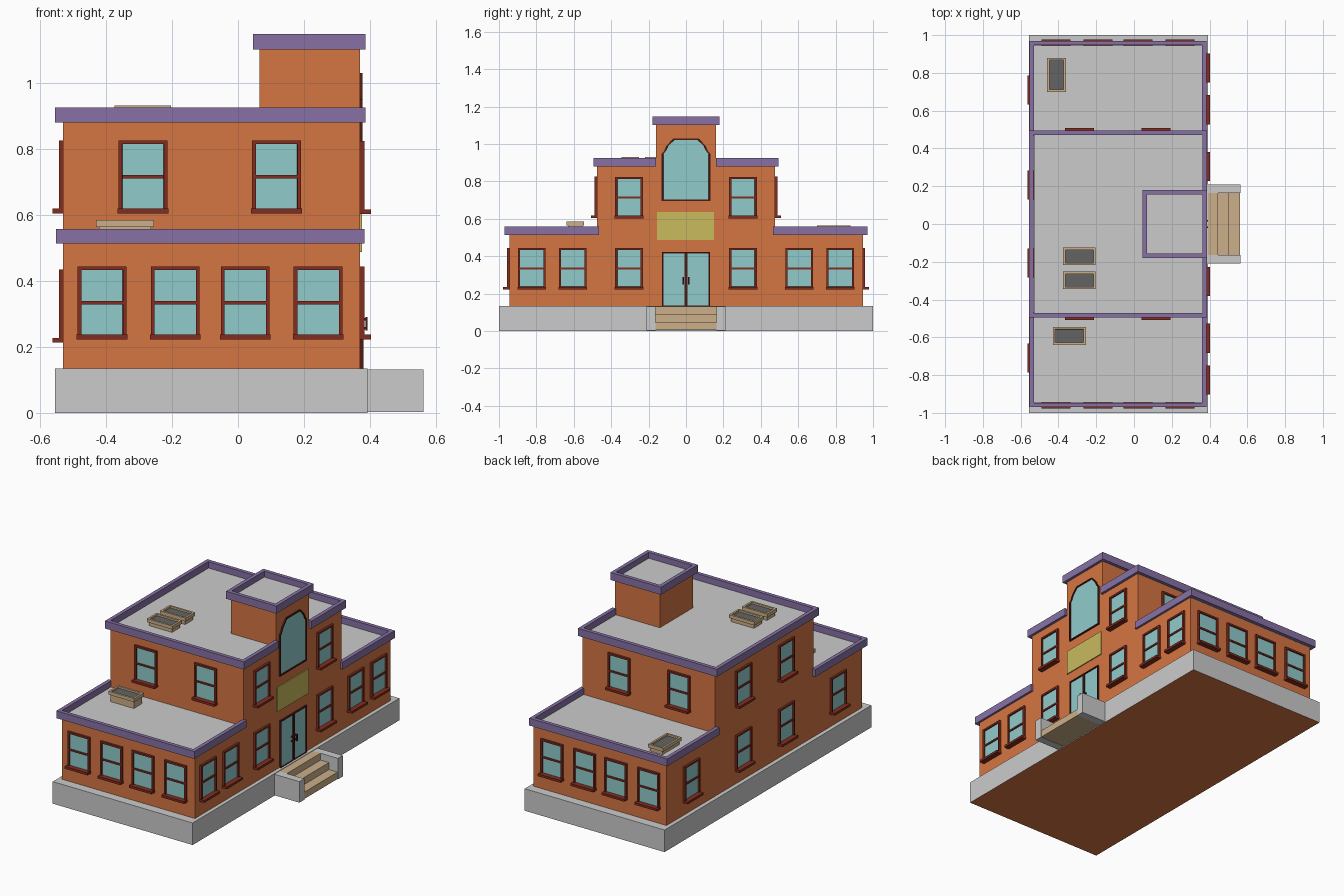
import bpy, bmesh
from math import radians
from mathutils import Matrix, Vector

if "Cube" in bpy.data.objects:
    bpy.data.objects.remove(bpy.data.objects["Cube"])


def mat(name, r, g, b):
    m = bpy.data.materials.new(name)
    m.diffuse_color = (*[(c / 255) ** 2.2 for c in (r, g, b)], 1)
    m.use_nodes = True
    m.node_tree.nodes["Principled BSDF"].inputs["Base Color"].default_value = m.diffuse_color
    return m


ORANGE = mat("orange_wall", 212, 116, 68)
PURPLE = mat("purple_trim", 134, 113, 163)
BROWN = mat("brown_frame", 130, 48, 36)
DARK = mat("dark_frame", 80, 32, 28)
GLASS = mat("teal_glass", 144, 202, 202)
TAN = mat("tan_stone", 203, 174, 136)
YELLOW = mat("yellow_board", 200, 185, 95)
SMOKE = mat("smoked_glass", 100, 100, 100)

FLAT = Matrix.Identity(4)                                                    # outline in xy, rises in z
FACADE = Matrix(((0, 0, 1, 0), (1, 0, 0, 0), (0, 1, 0, 0), (0, 0, 0, 1)))    # outline in yz, rises in x
PROFILE = Matrix(((1, 0, 0, 0), (0, 0, -1, 0), (0, 1, 0, 0), (0, 0, 0, 1)))  # outline in xz, runs to -y


def prism(bm, pts, w0, w1, M=FLAT, border=0, recess=0):
    """Extruded outline; an optional border leaves a recessed pane in slot 1."""
    lo = [bm.verts.new(M @ Vector((u, v, w0))) for u, v in pts]
    hi = [bm.verts.new(M @ Vector((u, v, w1))) for u, v in pts]
    bm.faces.new(lo[::-1])
    top = bm.faces.new(hi)
    n = len(pts)
    for i in range(n):
        j = (i + 1) % n
        bm.faces.new((lo[i], lo[j], hi[j], hi[i]))
    if border:
        bm.normal_update()
        bmesh.ops.inset_region(bm, faces=[top], thickness=border, use_even_offset=True)
        # step the pane back behind its frame
        bmesh.ops.inset_region(bm, faces=[top], thickness=0.0005, depth=-recess, use_even_offset=True)
        top.material_index = 1


def rect(u0, u1, v0, v1):
    return [(u0, v0), (u1, v0), (u1, v1), (u0, v1)]


def finish(name, bm, *mats):
    bmesh.ops.recalc_face_normals(bm, faces=bm.faces)
    me = bpy.data.meshes.new(name)
    bm.to_mesh(me)
    bm.free()
    for m in mats:
        me.materials.append(m)
    ob = bpy.data.objects.new(name, me)
    bpy.context.collection.objects.link(ob)
    return ob


def solid(name, pts, w0, w1, *mats, M=FLAT, border=0, recess=0):
    bm = bmesh.new()
    prism(bm, pts, w0, w1, M, border, recess)
    return finish(name, bm, *mats)


def cornice(name, path, z0, z1, closed=False, t=0.023):
    """Mitred parapet strip along a counter-clockwise right-angled path."""
    bm = bmesh.new()
    n = len(path)
    P = [Vector(p) for p in path]

    def normal(i):
        d = (P[(i + 1) % n] - P[i % n]).normalized()
        return Vector((-d.y, d.x))
    rings = []
    for i in range(n):
        if closed or 0 < i < n - 1:
            off = normal(i - 1 + n) + normal(i)
        else:
            off = normal(0) if i == 0 else normal(n - 2)
        q = P[i] + off * t
        rings.append([bm.verts.new((a.x, a.y, z)) for a, z in ((P[i], z0), (P[i], z1), (q, z1), (q, z0))])
    for i in range(n if closed else n - 1):
        a, b = rings[i], rings[(i + 1) % n]
        for k in range(4):
            bm.faces.new((a[k], b[k], b[(k + 1) % 4], a[(k + 1) % 4]))
    if not closed:
        bm.faces.new(rings[0])
        bm.faces.new(rings[-1][::-1])
    return finish(name, bm, PURPLE)


X0, X1 = -0.53, 0.37   # wall planes of the building
WY, MY = 0.945, 0.475  # half lengths of wings and main block

# Plinth with the orange underside
plinth = solid("plinth", rect(-0.555, 0.393, -1, 1), 0, 0.135, None, ORANGE)
for p in plinth.data.polygons:
    p.material_index = int(p.normal.z < -0.5)

# Walls and roofs
solid("main_walls", rect(X0, X1, -MY, MY), 0.135, 0.88, ORANGE)
solid("main_roof", rect(X0, X1 - 0.005, -MY, MY), 0.88, 0.887)
solid("tower_walls", rect(0.065, X1, -0.16, 0.16), 0.88, 1.105, ORANGE)
solid("tower_roof", rect(0.065, X1, -0.16, 0.16), 1.105, 1.112)
for s, side in ((-1, "front"), (1, "back")):
    y0, y1 = sorted((s * MY, s * WY))
    solid(side + "_wing_walls", rect(X0, X1, y0, y1), 0.135, 0.513, ORANGE)
    solid(side + "_wing_roof", rect(X0, X1, y0, y1), 0.513, 0.52)

# Purple cornices
cornice("tower_cornice", rect(0.045, 0.386, -0.18, 0.18), 1.102, 1.148, True)
cornice("main_cornice", [(0.386, 0.16), (0.386, 0.495), (-0.555, 0.495), (-0.555, -0.495),
                         (0.386, -0.495), (0.386, -0.16)], 0.88, 0.926)
cornice("front_wing_cornice", [(-0.552, -0.465), (-0.552, -0.97), (0.383, -0.97), (0.383, -0.465)], 0.513, 0.558)
cornice("back_wing_cornice", [(0.383, 0.465), (0.383, 0.97), (-0.552, 0.97), (-0.552, 0.465)], 0.513, 0.558)

# One sash window, shared by every opening
W, H = 0.074, 0.218
bm = bmesh.new()
prism(bm, rect(-W, W, 0, H), -0.003, 0.013, FACADE, 0.011, 0.009)
prism(bm, rect(-W + 0.008, W - 0.008, H / 2 - 0.006, H / 2 + 0.004), 0, 0.011, FACADE)
prism(bm, rect(-W - 0.003, W + 0.003, -0.003, 0.011), -0.003, 0.033, FACADE)
window = finish("window", bm, BROWN, GLASS)


def place(name, x, y, z, angle):
    ob = window.copy()
    ob.name = name
    ob.location = (x, y, z)
    ob.rotation_euler.z = radians(angle)
    bpy.context.collection.objects.link(ob)


for s, side in ((-1, "front"), (1, "back")):
    for x in (-0.412, -0.19, 0.022, 0.243):
        place(side + "_wing_window", x, s * WY, 0.226, s * 90)
    for x in (-0.288, 0.117):
        place(side + "_upper_window", x, s * MY, 0.608, s * 90)
    for y in (0.825, 0.605, 0.305):
        place("right_lower_window", X1, s * y, 0.226, 0)
    place("right_upper_window", X1, s * 0.305, 0.606, 0)
    for y in (0.71, 0.207):
        place("left_lower_window", X0, s * y, 0.216, 180)
    place("left_upper_window", X0, s * 0.207, 0.608, 180)
bpy.data.objects.remove(window)

# Shouldered tower window, sign board and double door
half = [(0.13, 0.695), (0.13, 0.95), (0.118, 0.962), (0.105, 0.99), (0.068, 1.03)]
solid("tower_window", half + [(-u, v) for u, v in half[::-1]], X1 - 0.003, X1 + 0.008,
      DARK, GLASS, M=FACADE, border=0.008, recess=0.005)
solid("sign_board", rect(-0.154, 0.151, 0.487, 0.637), X1 - 0.003, X1 + 0.006, YELLOW, M=FACADE)
for s, side in ((-1, "left"), (1, "right")):
    u0, u1 = sorted((0, s * 0.127))
    solid(side + "_door", rect(u0, u1, 0.13, 0.422), X1 - 0.003, X1 + 0.01,
          DARK, GLASS, M=FACADE, border=0.007, recess=0.006)
    bm = bmesh.new()
    c = s * 0.016
    prism(bm, rect(c - 0.004, c + 0.004, 0.25, 0.29), 0.386, 0.393, FACADE)
    for v in (0.252, 0.28):
        prism(bm, rect(c - 0.003, c + 0.003, v, v + 0.008), 0.37, 0.387, FACADE)
    finish(side + "_door_handle", bm, DARK)

# Entrance steps between cheek walls
steps = [(0.385, 0.005), (0.56, 0.005), (0.56, 0.047), (0.502, 0.047), (0.502, 0.09),
         (0.445, 0.09), (0.445, 0.132), (0.385, 0.132)]
solid("entrance_steps", steps, -0.165, 0.165, TAN, M=PROFILE)
for s, side in ((-1, "left"), (1, "right")):
    y0, y1 = sorted((s * 0.163, s * 0.21))
    solid(side + "_step_wall", rect(0.39, 0.563, y0, y1), 0.003, 0.132)

# Roof skylights: kerb and wider lid with a recessed pane
for x0, x1, y0, y1, z0, z1 in ((-0.43, -0.255, -0.64, -0.545, 0.515, 0.585),
                               (-0.46, -0.36, 0.70, 0.88, 0.515, 0.564),
                               (-0.375, -0.203, -0.218, -0.125, 0.88, 0.931),
                               (-0.375, -0.203, -0.345, -0.252, 0.88, 0.931)):
    solid("skylight_kerb", rect(x0 + 0.008, x1 - 0.008, y0 + 0.008, y1 - 0.008), z0, z1 - 0.02, TAN)
    solid("skylight_lid", rect(x0, x1, y0, y1), z1 - 0.021, z1, TAN, SMOKE, border=0.012, recess=0.01)
